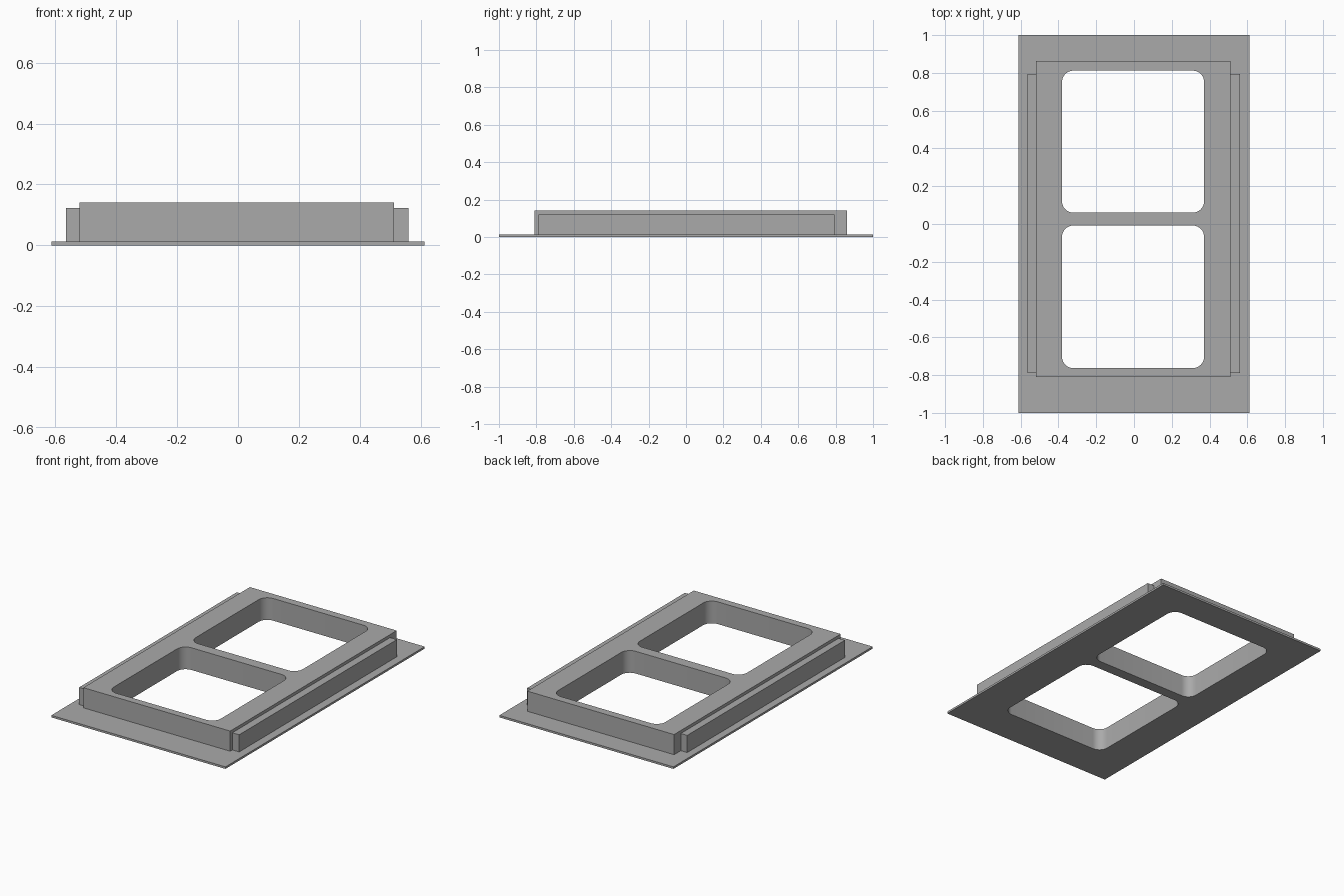
import bpy
import bmesh
import math

cube = bpy.data.objects.get("Cube")
if cube:
    bpy.data.objects.remove(cube, do_unlink=True)

grey = bpy.data.materials.new("plain grey")
grey.use_nodes = True
colour = (0.4, 0.4, 0.4, 1)
grey.diffuse_color = colour
grey.node_tree.nodes["Principled BSDF"].inputs["Base Color"].default_value = colour


def box(name, x, y, z, corner=0):
    """Box from (min, max) ranges, with optionally rounded upright edges."""
    bm = bmesh.new()
    bmesh.ops.create_cube(bm, size=1)
    for v in bm.verts:
        v.co = [r[0] if c < 0 else r[1] for c, r in zip(v.co, (x, y, z))]
    if corner:
        upright = [e for e in bm.edges
                   if abs(e.verts[0].co.z - e.verts[1].co.z) > 0.001]
        bmesh.ops.bevel(bm, geom=upright, offset=corner, segments=8,
                        profile=0.5, affect='EDGES')
    mesh = bpy.data.meshes.new(name)
    bm.to_mesh(mesh)
    bm.free()
    mesh.materials.append(grey)
    obj = bpy.data.objects.new(name, mesh)
    bpy.context.collection.objects.link(obj)
    return obj


BASE_TOP = 0.013

# Thin base flange and raised frame
base = box("base_flange", (-0.612, 0.612), (-1, 1), (0, BASE_TOP))
frame = box("raised_frame", (-0.52, 0.512), (-0.81, 0.862), (BASE_TOP, 0.141))

# Lower rails along both sides
for name, x in (("right_rail", (-0.565, -0.52)), ("left_rail", (0.512, 0.56))):
    box(name, x, (-0.788, 0.795), (BASE_TOP, 0.122))

# Two rounded openings through frame and flange
cutters = [box(name, (-0.381, 0.371), y, (-0.2, 0.4), 0.06)
           for name, y in (("front_opening_cutter", (-0.763, -0.008)),
                           ("back_opening_cutter", (0.06, 0.812)))]
for cutter in cutters:
    cutter.hide_render = True

for part in (base, frame):
    bpy.ops.object.select_all(action='DESELECT')
    part.select_set(True)
    bpy.context.view_layer.objects.active = part
    for cutter in cutters:
        cut = part.modifiers.new("opening", 'BOOLEAN')
        cut.operation = 'DIFFERENCE'
        cut.solver = 'EXACT'
        cut.object = cutter
        bpy.ops.object.modifier_apply(modifier=cut.name)
    bpy.ops.object.shade_smooth_by_angle(angle=math.radians(30))

for cutter in cutters:
    bpy.data.objects.remove(cutter, do_unlink=True)
